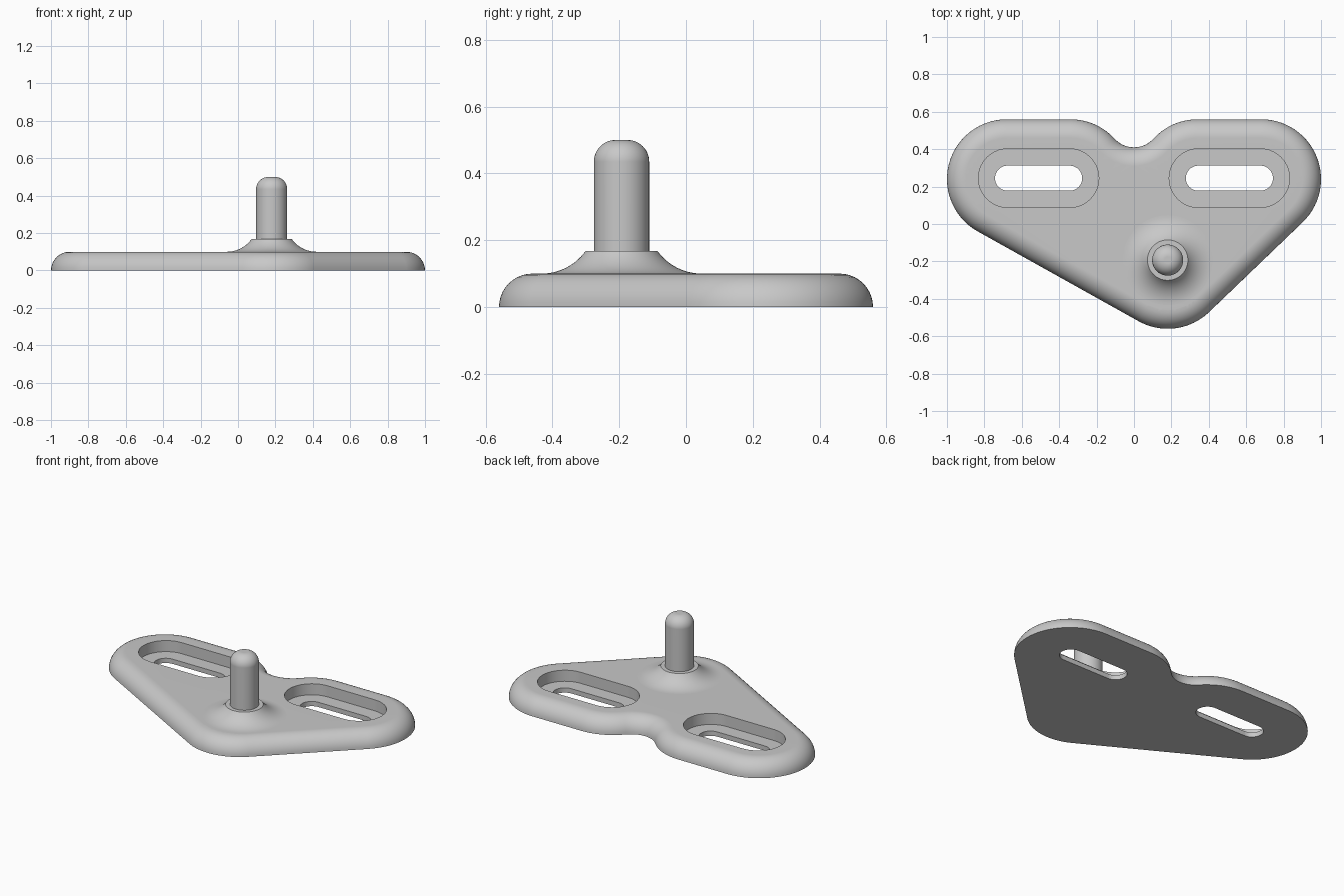
import bpy, bmesh
from math import sin, cos, pi, atan2, radians
from mathutils import Vector

cube = bpy.data.objects.get("Cube")
if cube:
    bpy.data.objects.remove(cube, do_unlink=True)

grey = bpy.data.materials.new("plain_grey")
grey.use_nodes = True
colour = (0.58, 0.58, 0.58, 1)
grey.diffuse_color = colour
grey.node_tree.nodes["Principled BSDF"].inputs["Base Color"].default_value = colour

THICK = 0.1       # plate thickness and edge rounding
FLOOR = 0.03      # pocket floor height
LOBE = 0.32       # corner radius of the plate
POST_XY = (0.18, -0.193)


def finish(bm, name, location=(0, 0, 0)):
    bmesh.ops.recalc_face_normals(bm, faces=bm.faces)
    mesh = bpy.data.meshes.new(name)
    bm.to_mesh(mesh)
    bm.free()
    mesh.materials.append(grey)
    ob = bpy.data.objects.new(name, mesh)
    ob.location = location
    bpy.context.collection.objects.link(ob)
    bpy.ops.object.select_all(action="DESELECT")
    ob.select_set(True)
    bpy.context.view_layer.objects.active = ob
    bpy.ops.object.shade_smooth_by_angle(angle=radians(30))
    weighted = ob.modifiers.new("weighted_normals", "WEIGHTED_NORMAL")
    weighted.keep_sharp = True
    return ob


def arc(centre, radius, start, end, steps):
    return [(centre[0] + radius * cos(start + (end - start) * i / steps),
             centre[1] + radius * sin(start + (end - start) * i / steps))
            for i in range(steps + 1)]


def edge_normal(a, b):
    """Angle of the outward normal of a counter-clockwise edge, from -pi to pi."""
    return atan2(a.x - b.x, b.y - a.y)


def plate_outline(inset):
    """Counter-clockwise outline of tangent arcs, offset inward."""
    right, left, tip = Vector((0.68, 0.24)), Vector((-0.68, 0.24)), Vector((0.18, -0.24))
    hump, notch = Vector((0.34, 0.24)), Vector((0, 0.55))
    r, notch_r = LOBE - inset, 0.14 + inset
    a_left, a_right = edge_normal(left, tip), edge_normal(tip, right)
    a_hump = atan2(notch.y - hump.y, notch.x - hump.x)
    pts = arc(right, r, a_right, pi / 2, 28)
    pts += arc(hump, r, pi / 2, a_hump, 10)
    pts += arc(notch, notch_r, a_hump - pi, -a_hump, 20)[1:-1]
    pts += arc((-hump.x, hump.y), r, pi - a_hump, pi / 2, 10)
    pts += arc(left, r, pi / 2, a_left + 2 * pi, 28)
    pts += arc(tip, r, a_left, a_right, 24)
    return pts


def slot_outline(cx, half_length, radius):
    cy, reach = 0.245, half_length - radius
    return (arc((cx + reach, cy), radius, -pi / 2, pi / 2, 20)
            + arc((cx - reach, cy), radius, pi / 2, 3 * pi / 2, 20))


def ring(bm, pts, z):
    return [bm.verts.new((x, y, z)) for x, y in pts]


def bridge(bm, a, b):
    n = len(a)
    for i in range(n):
        j = (i + 1) % n
        bm.faces.new((a[i], a[j], b[j], b[i]))


def fill(bm, loops):
    edges = [bm.edges.get(pair) for loop in loops
             for pair in zip(loop, loop[1:] + loop[:1])]
    bmesh.ops.triangle_fill(bm, edges=edges, use_beauty=True, use_dissolve=False)


# Plate with rounded upper edge
bm = bmesh.new()
STEPS = 10
rings = []
for k in range(STEPS + 1):
    t = pi / 2 * k / STEPS
    rings.append(ring(bm, plate_outline(THICK * (1 - cos(t))), THICK * sin(t)))
for lower, upper in zip(rings, rings[1:]):
    bridge(bm, lower, upper)

# Stepped slots
top_loops, bottom_loops = [rings[-1]], [rings[0]]
for side in (-1, 1):
    wide = slot_outline(side * 0.51, 0.322, 0.157)
    narrow = slot_outline(side * 0.51, 0.233, 0.067)
    levels = [ring(bm, wide, THICK), ring(bm, wide, FLOOR),
              ring(bm, narrow, FLOOR), ring(bm, narrow, 0)]
    for a, b in zip(levels, levels[1:]):
        bridge(bm, a, b)
    top_loops.append(levels[0])
    bottom_loops.append(levels[-1])
fill(bm, top_loops)
fill(bm, bottom_loops)
finish(bm, "mounting_plate")


def lathe(name, profile, segments=64):
    """Revolve (radius, height) points, capping both ends."""
    bm = bmesh.new()
    loops = [ring(bm, arc((0, 0), r, 0, 2 * pi, segments)[:-1], z) for r, z in profile]
    for a, b in zip(loops, loops[1:]):
        bridge(bm, a, b)
    bm.faces.new(loops[0])
    bm.faces.new(loops[-1])
    return finish(bm, name, (*POST_XY, 0))


# Flared collar, a concave sweep up from the plate
FLARE = 0.163
sweep = arc((0.24, THICK + FLARE), FLARE, -pi / 2, -pi / 2 - radians(54), 14)
lathe("flared_collar", [(0.24, 0.05)] + sweep)

# Round-topped post
POST_R, ROUND, TOP = 0.083, 0.065, 0.5
lathe("post", [(POST_R, 0.05)] + arc((POST_R - ROUND, TOP - ROUND), ROUND, 0, pi / 2, 12))
